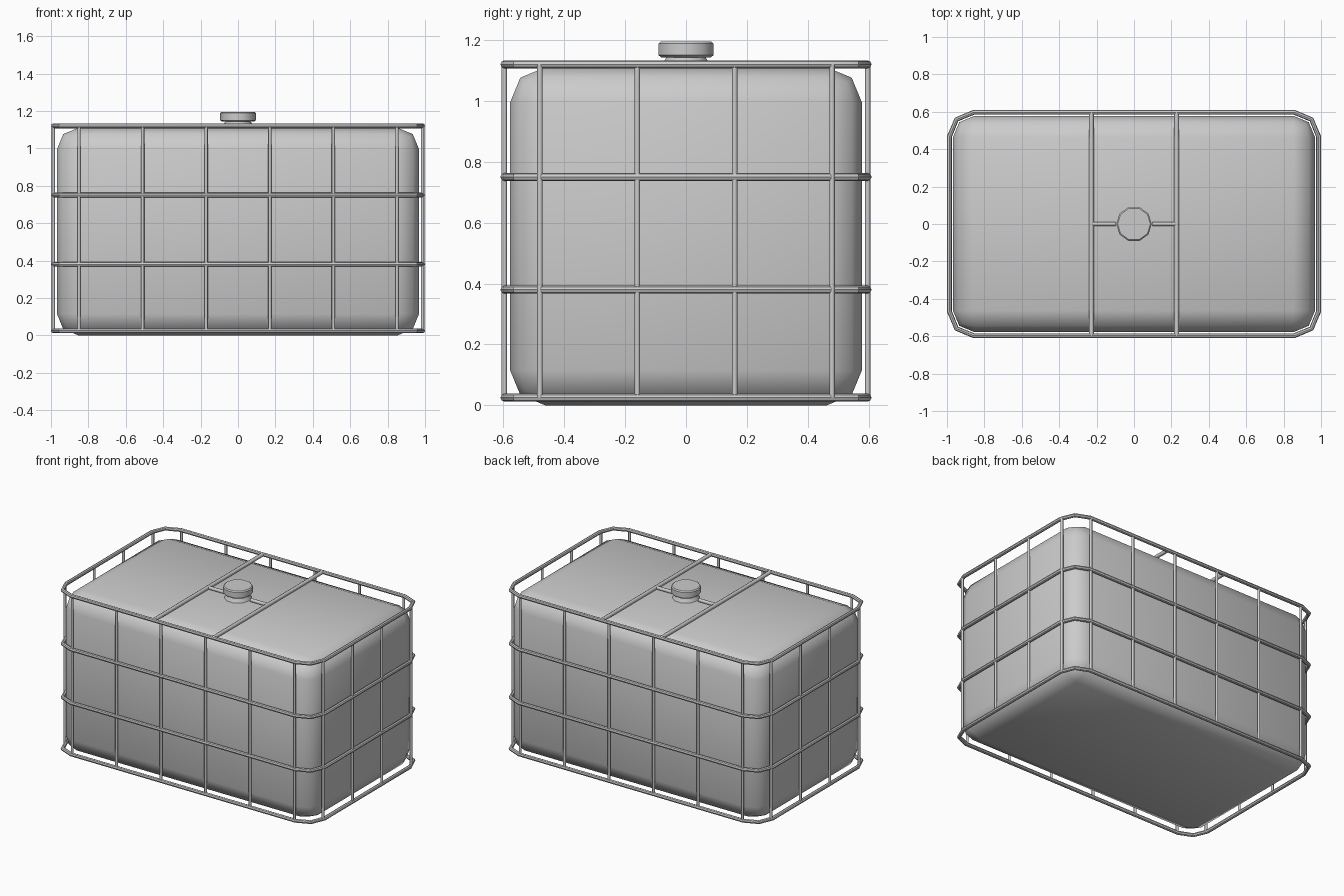
import bpy, bmesh, math
from mathutils import Vector

if "Cube" in bpy.data.objects:
    bpy.data.objects.remove(bpy.data.objects["Cube"])

HX, HY = 0.987, 0.597      # cage tube centre lines
CORNER = 0.13              # cage corner radius
LEVELS = (0.025, 0.38, 0.75, 1.12)
TOP = 1.11                 # tank height


def add_object(name, bm, angle=40):
    bmesh.ops.recalc_face_normals(bm, faces=bm.faces)
    me = bpy.data.meshes.new(name)
    bm.to_mesh(me)
    bm.free()
    ob = bpy.data.objects.new(name, me)
    bpy.context.collection.objects.link(ob)
    bpy.ops.object.select_all(action='DESELECT')
    ob.select_set(True)
    bpy.context.view_layer.objects.active = ob
    bpy.ops.object.shade_smooth_by_angle(angle=math.radians(angle))
    return ob


def rod(name, a, b, r, sides=8):
    a, b = Vector(a), Vector(b)
    bm = bmesh.new()
    bmesh.ops.create_cone(bm, cap_ends=True, segments=sides, radius1=r,
                          radius2=r, depth=(b - a).length)
    rot = (b - a).to_track_quat('Z', 'Y').to_matrix().to_4x4()
    bmesh.ops.transform(bm, matrix=rot, verts=bm.verts)
    bmesh.ops.translate(bm, vec=(a + b) / 2, verts=bm.verts)
    return add_object(name, bm, 60)


def lathe(name, profile, sides):
    bm = bmesh.new()
    rings = [[bm.verts.new((r * math.cos(2 * math.pi * i / sides),
                            r * math.sin(2 * math.pi * i / sides), z))
              for i in range(sides)] for r, z in profile]
    for lo, hi in zip(rings, rings[1:]):
        for i in range(sides):
            j = (i + 1) % sides
            bm.faces.new((lo[i], lo[j], hi[j], hi[i]))
    bm.faces.new(rings[0][::-1])
    bm.faces.new(rings[-1])
    return add_object(name, bm)


# Tank: box with two-step rounded edges
bm = bmesh.new()
bmesh.ops.create_cube(bm, size=1)
bmesh.ops.scale(bm, vec=(1.936, 1.156, TOP), verts=bm.verts)
bmesh.ops.translate(bm, vec=(0, 0, TOP / 2), verts=bm.verts)
bmesh.ops.bevel(bm, geom=bm.edges[:], offset=0.115, segments=2,
                profile=0.5, affect='EDGES', clamp_overlap=True)
add_object("tank", bm, 60)

# Filler neck and ten-sided cap
lathe("filler_neck", [(0.09, TOP - 0.01), (0.082, 1.122), (0.066, 1.145), (0.066, 1.16)], 10)
lathe("filler_cap", [(0.086, 1.143), (0.095, 1.150), (0.095, 1.188), (0.088, 1.195)], 10)

# Horizontal cage rings with chamfered corners, swept as tubes
outline = []
for sx, sy, start in ((1, 1, 0), (-1, 1, 90), (-1, -1, 180), (1, -1, 270)):
    for k in range(3):
        t = math.radians(start + 45 * k)
        outline.append((sx * (HX - CORNER) + CORNER * math.cos(t),
                        sy * (HY - CORNER) + CORNER * math.sin(t)))
for n, z in enumerate(LEVELS):
    cu = bpy.data.curves.new(f"cage_ring_{n}", 'CURVE')
    cu.dimensions = '3D'
    cu.bevel_depth = 0.013
    cu.bevel_resolution = 2
    sp = cu.splines.new('POLY')
    sp.points.add(len(outline) - 1)
    for p, (x, y) in zip(sp.points, outline):
        p.co = (x, y, z, 1)
    sp.use_cyclic_u = True
    ob = bpy.data.objects.new(f"cage_ring_{n}", cu)
    bpy.context.collection.objects.link(ob)
    bpy.ops.object.select_all(action='DESELECT')
    ob.select_set(True)
    bpy.context.view_layer.objects.active = ob
    bpy.ops.object.convert(target='MESH')
    bpy.ops.object.shade_smooth_by_angle(angle=math.radians(40))

# Upright cage bars on all four sides
for s in (-1, 1):
    for x in (-0.85, -0.51, -0.17, 0.17, 0.51, 0.85):
        rod("long_side_upright", (x, s * HY, LEVELS[0]), (x, s * HY, LEVELS[-1]), 0.009)
    for y in (-0.48, -0.16, 0.16, 0.48):
        rod("short_side_upright", (s * HX, y, LEVELS[0]), (s * HX, y, LEVELS[-1]), 0.009)

# Top cross bars and short struts toward the cap
for s in (-1, 1):
    rod("top_cross_bar", (s * 0.228, -HY, 1.12), (s * 0.228, HY, 1.12), 0.013)
    rod("cap_strut", (s * 0.228, 0, 1.12), (s * 0.1, 0, 1.12), 0.012)
